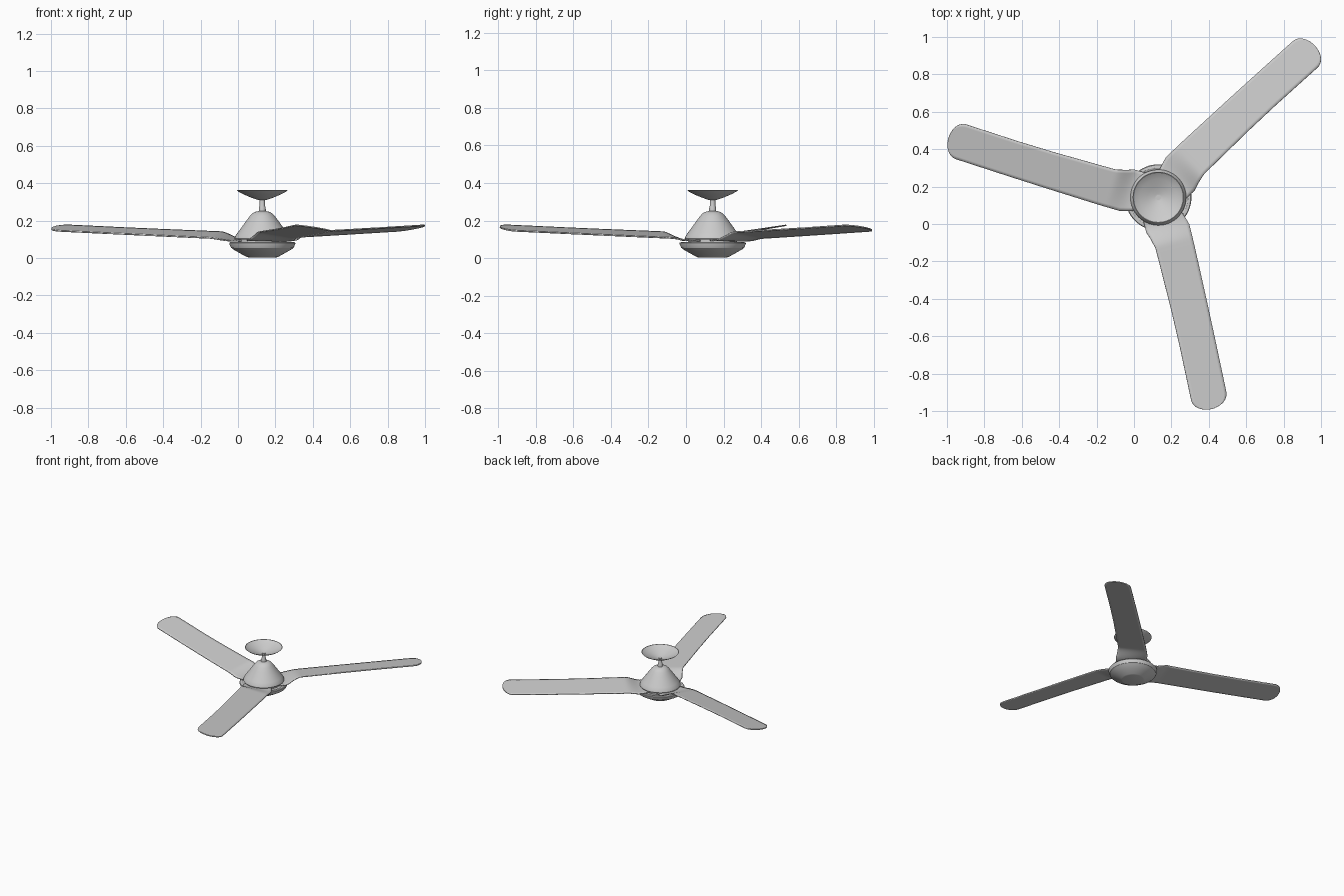
import bpy, bmesh, math
from mathutils import Matrix

if "Cube" in bpy.data.objects:
    bpy.data.objects.remove(bpy.data.objects["Cube"])

CX, CY = 0.13, 0.142          # rotor axis
SEG = 64


def finish(bm, name, angle=35):
    bmesh.ops.remove_doubles(bm, verts=bm.verts, dist=1e-5)
    me = bpy.data.meshes.new(name)
    bm.to_mesh(me)
    bm.free()
    ob = bpy.data.objects.new(name, me)
    bpy.context.collection.objects.link(ob)
    bpy.ops.object.select_all(action='DESELECT')
    ob.select_set(True)
    bpy.context.view_layer.objects.active = ob
    bpy.ops.object.shade_smooth_by_angle(angle=math.radians(angle))
    return ob


def lathe(name, profile):
    """Spin an (r, z) profile about the rotor axis."""
    bm = bmesh.new()
    vs = [bm.verts.new((CX + r, CY, z)) for r, z in profile]
    es = [bm.edges.new(p) for p in zip(vs, vs[1:])]
    bmesh.ops.spin(bm, geom=vs + es, cent=(CX, CY, 0), axis=(0, 0, 1),
                   angle=math.tau, steps=SEG, use_duplicate=False)
    bmesh.ops.remove_doubles(bm, verts=bm.verts, dist=1e-5)
    bmesh.ops.recalc_face_normals(bm, faces=bm.faces)
    return finish(bm, name)


def interp(pts, x):
    if x <= pts[0][0]:
        return pts[0][1]
    for (x0, y0), (x1, y1) in zip(pts, pts[1:]):
        if x <= x1:
            return y0 + (y1 - y0) * (x - x0) / (x1 - x0)
    return pts[-1][1]


# Lower bowl with rim and a stepped underside
lathe("lower_bowl", [(0, 0.003), (0.075, 0.003), (0.085, 0.006), (0.125, 0.028),
                     (0.158, 0.047), (0.163, 0.052), (0.167, 0.054), (0.176, 0.074),
                     (0.177, 0.080), (0.173, 0.084), (0.158, 0.085), (0.150, 0.080),
                     (0.0, 0.080)])

# Core between bowl and motor cover
lathe("hub_core", [(0, 0.078), (0.13, 0.078), (0.13, 0.103), (0, 0.103)])

# Conical motor cover
lathe("motor_cover", [(0, 0.098), (0.147, 0.098), (0.149, 0.103), (0.145, 0.116),
                      (0.132, 0.135), (0.110, 0.165), (0.085, 0.200), (0.067, 0.224),
                      (0.054, 0.238), (0.040, 0.246), (0.022, 0.250), (0, 0.251)])

# Down rod, wider at its lower end
lathe("down_rod", [(0, 0.245), (0.019, 0.245), (0.018, 0.270), (0.014, 0.280),
                   (0.014, 0.318), (0, 0.318)])

# Ceiling canopy: thin open-topped dish
lathe("canopy", [(0.014, 0.309), (0.022, 0.310), (0.060, 0.323), (0.100, 0.340),
                 (0.128, 0.355), (0.137, 0.363), (0.133, 0.363), (0.125, 0.357),
                 (0.099, 0.344), (0.058, 0.327), (0.021, 0.314), (0.014, 0.313)])

# Blade outline: trailing and leading edges along the radius
LOW = [(0.09, -0.108), (0.166, -0.108), (0.20, -0.095), (0.26, -0.080),
       (0.70, -0.078), (1.10, -0.092)]
HIGH = [(0.09, 0.095), (0.14, 0.115), (0.18, 0.126), (0.30, 0.125),
        (0.70, 0.115), (1.10, 0.101)]
TIP0, TIP1 = 1.092, 1.166


def blade(name, angle):
    us = [0.09 + 0.015 * i for i in range(15)] + [0.35, 0.45, 0.6, 0.8, 1.0]
    us += [TIP0 + (TIP1 - TIP0) * math.sin(math.pi / 2 * i / 10) for i in range(11)]
    cols = 12
    bm = bmesh.new()
    rows = []
    for u in us:
        a, b = interp(LOW, u), interp(HIGH, u)
        mid, half = (a + b) / 2, (b - a) / 2
        t = max(0.0, (u - TIP0) / (TIP1 - TIP0))
        half *= max(0.02, 1 - t ** 2.2) ** 0.5      # rounded tip
        k = min(1, max(0, (u - 0.13) / 0.13))
        k = k * k * (3 - 2 * k)                     # root bends up into the pitch
        z_out = 0.126 + 0.036 * (u - 0.25) / 0.9
        row = []
        for j in range(cols + 1):
            v = mid + half * (2 * j / cols - 1)
            z = 0.093 + (z_out - 0.093) * k - 0.16 * v * (0.1 + 0.9 * k)
            row.append(bm.verts.new((u, v, z)))
        rows.append(row)
    for r0, r1 in zip(rows, rows[1:]):
        for j in range(cols):
            bm.faces.new((r0[j], r1[j], r1[j + 1], r0[j + 1]))
    bm.transform(Matrix.Translation((CX, CY, 0)) @ Matrix.Rotation(angle, 4, 'Z'))
    ob = finish(bm, name)
    mod = ob.modifiers.new("thickness", 'SOLIDIFY')
    mod.thickness = 0.007
    mod.offset = 0


# Three blades evenly spaced
for i in range(3):
    blade(f"blade_{i + 1}", math.radians(44 + 120 * i))
